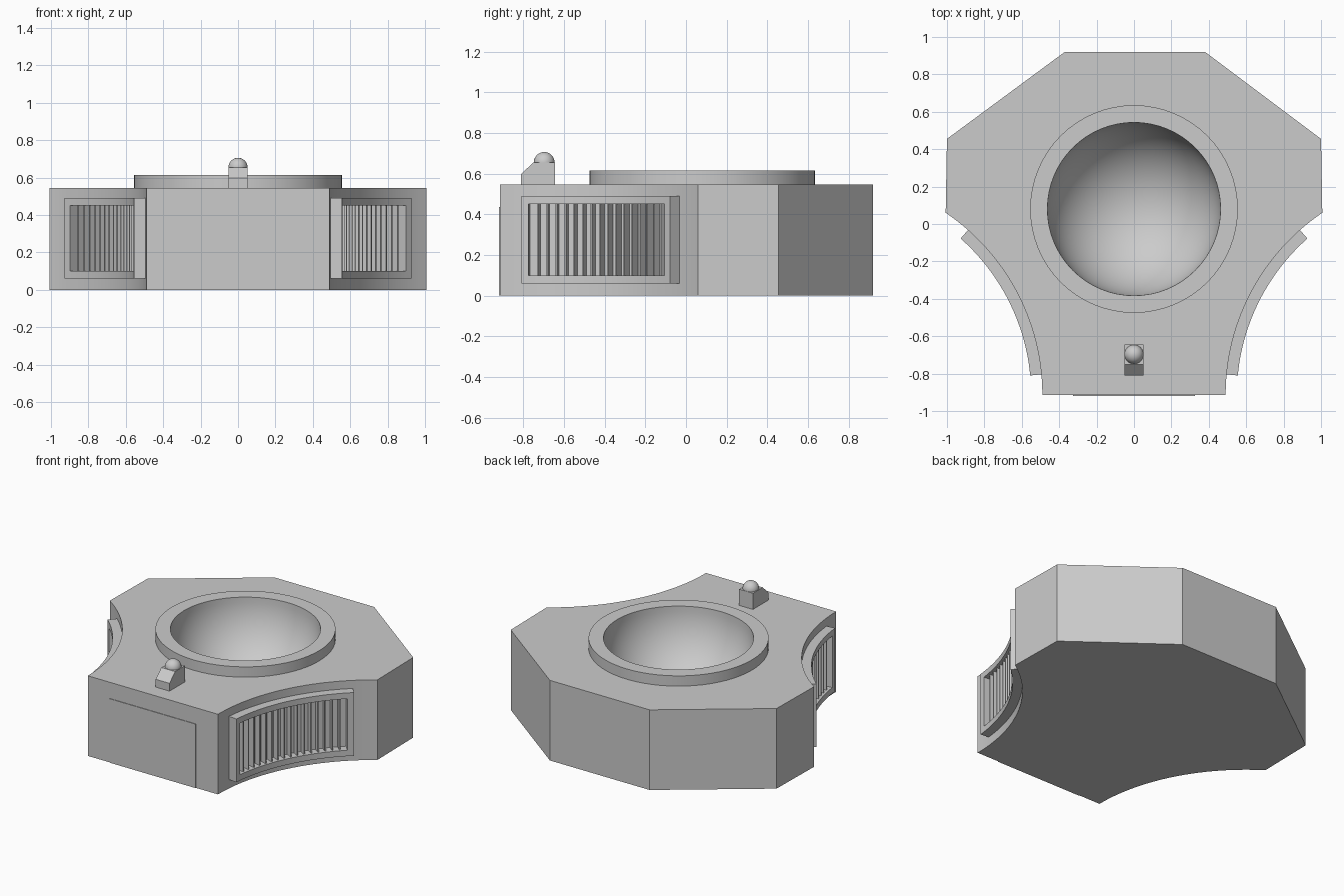
import bpy, bmesh
from math import sin, cos, radians, pi, asin
from mathutils import Vector

cube = bpy.data.objects.get("Cube")
if cube:
    bpy.data.objects.remove(cube)

grey = bpy.data.materials.new("light grey")
grey.use_nodes = True
COLOUR = (0.6, 0.6, 0.6, 1)
grey.diffuse_color = COLOUR
grey.node_tree.nodes["Principled BSDF"].inputs["Base Color"].default_value = COLOUR

TOP = 0.545                            # height of the body
ARC_X, ARC_Y, ARC_R = 1.668, -0.915, 1.178  # centre and radius of the hollowed sides
BOWL_Y, RING_R, BOWL_R, RIM_Z = 0.08, 0.555, 0.463, 0.615
SEGMENTS = 64


def finish(bm, name, smooth=True):
    bmesh.ops.recalc_face_normals(bm, faces=bm.faces)
    mesh = bpy.data.meshes.new(name)
    bm.to_mesh(mesh)
    bm.free()
    obj = bpy.data.objects.new(name, mesh)
    bpy.context.collection.objects.link(obj)
    mesh.materials.append(grey)
    if smooth:
        bpy.ops.object.select_all(action='DESELECT')
        obj.select_set(True)
        bpy.context.view_layer.objects.active = obj
        bpy.ops.object.shade_smooth_by_angle(angle=radians(30))
    return obj


def arc_point(radius, angle, z, side=1):
    return Vector((side * (ARC_X - radius * cos(angle)), ARC_Y + radius * sin(angle), z))


def spread(a, b, count):
    return [a + (b - a) * i / count for i in range(count + 1)]


def prism(bm, points, offset):
    face = bm.faces.new([bm.verts.new(p) for p in points])
    moved = bmesh.ops.extrude_face_region(bm, geom=[face], use_keep_orig=True)
    bmesh.ops.translate(bm, vec=offset, verts=[v for v in moved["geom"] if isinstance(v, bmesh.types.BMVert)])


# Body: hollowed sides, chamfered back, round hole in the top
sweep = spread(0, asin((0.06 - ARC_Y) / ARC_R), 28)
outline = [arc_point(ARC_R, a, 0) for a in sweep]
outline += [Vector(p) for p in ((1, 0.455, 0), (0.38, 0.92, 0), (-0.37, 0.92, 0), (-1, 0.455, 0))]
outline += [arc_point(ARC_R, a, 0, -1) for a in reversed(sweep)]
bm = bmesh.new()
low = [bm.verts.new(p) for p in outline]
high = [bm.verts.new(p + Vector((0, 0, TOP))) for p in outline]
bm.faces.new(low)
for i in range(len(low)):
    j = (i + 1) % len(low)
    bm.faces.new((low[i], low[j], high[j], high[i]))
hole = [bm.verts.new((RING_R * cos(t), BOWL_Y + RING_R * sin(t), TOP))
        for t in spread(0, 2 * pi, SEGMENTS)[:-1]]
rims = [bm.edges.get((high[i - 1], high[i])) for i in range(len(high))]
rims += [bm.edges.new((hole[i - 1], hole[i])) for i in range(SEGMENTS)]
bmesh.ops.triangle_fill(bm, edges=rims, use_beauty=True, normal=(0, 0, 1))
finish(bm, "body")

# Raised ring and hemispherical bowl, turned from one profile
profile = [(RING_R, TOP), (RING_R, RIM_Z)]
profile += [(BOWL_R * cos(t), RIM_Z - BOWL_R * sin(t)) for t in spread(0, pi / 2, 20)]
bm = bmesh.new()
verts = [bm.verts.new((r, BOWL_Y, z)) for r, z in profile]
edges = [bm.edges.new(pair) for pair in zip(verts, verts[1:])]
bmesh.ops.spin(bm, geom=verts + edges, cent=(0, BOWL_Y, 0), axis=(0, 0, 1),
               angle=2 * pi, steps=SEGMENTS)
bmesh.ops.remove_doubles(bm, verts=bm.verts, dist=0.0005)
bowl = finish(bm, "ring_and_bowl")

# Curved grille on each hollowed side: frame with an opening, and upright fins
for side, label in ((1, "left"), (-1, "right")):
    start, open_start, open_end, end = [radians(a) for a in (5.4, 7.2, 46.4, 48.5)]
    angles = [start] + spread(open_start, open_end, 24) + [end]
    heights = [0.06, 0.10, 0.45, 0.49]
    face_r, back_r = ARC_R - 0.06, ARC_R + 0.008
    bm = bmesh.new()
    grid = [[bm.verts.new(arc_point(face_r, a, z, side)) for z in heights] for a in angles]
    for i in range(len(angles) - 1):
        for k in range(3):
            if k == 1 and 0 < i < len(angles) - 2:
                continue
            bm.faces.new((grid[i][k], grid[i + 1][k], grid[i + 1][k + 1], grid[i][k + 1]))
    moved = bmesh.ops.extrude_face_region(bm, geom=bm.faces[:], use_keep_orig=True)
    for v in moved["geom"]:
        if isinstance(v, bmesh.types.BMVert):
            centre = Vector((side * ARC_X, ARC_Y, v.co.z))
            v.co = centre + (v.co - centre) * back_r / face_r
    finish(bm, label + "_grille_frame")

    bm = bmesh.new()
    half = radians(0.2)
    for a in spread(open_start, open_end, 17)[1:-1]:
        corners = [(back_r, a - half), (face_r + 0.015, a - half),
                   (face_r + 0.015, a + half), (back_r, a + half)]
        prism(bm, [arc_point(r, t, 0.09, side) for r, t in corners], (0, 0, 0.37))
    finish(bm, label + "_grille_fins", smooth=False)

# Thin panel on the front
bm = bmesh.new()
prism(bm, [(-0.325, -0.91, 0), (0.325, -0.91, 0), (0.325, -0.91, 0.435), (-0.325, -0.91, 0.435)],
      (0, -0.009, 0))
finish(bm, "front_panel", smooth=False)

# Small sloped pedestal with a ball on top
bm = bmesh.new()
side_shape = [(-0.81, 0.54), (-0.81, 0.598), (-0.75, 0.655), (-0.645, 0.655), (-0.645, 0.54)]
prism(bm, [(-0.052, y, z) for y, z in side_shape], (0.104, 0, 0))
finish(bm, "pedestal", smooth=False)

bm = bmesh.new()
bmesh.ops.create_uvsphere(bm, u_segments=24, v_segments=16, radius=0.051)
ball = finish(bm, "ball")
ball.location = (0, -0.697, 0.655)
